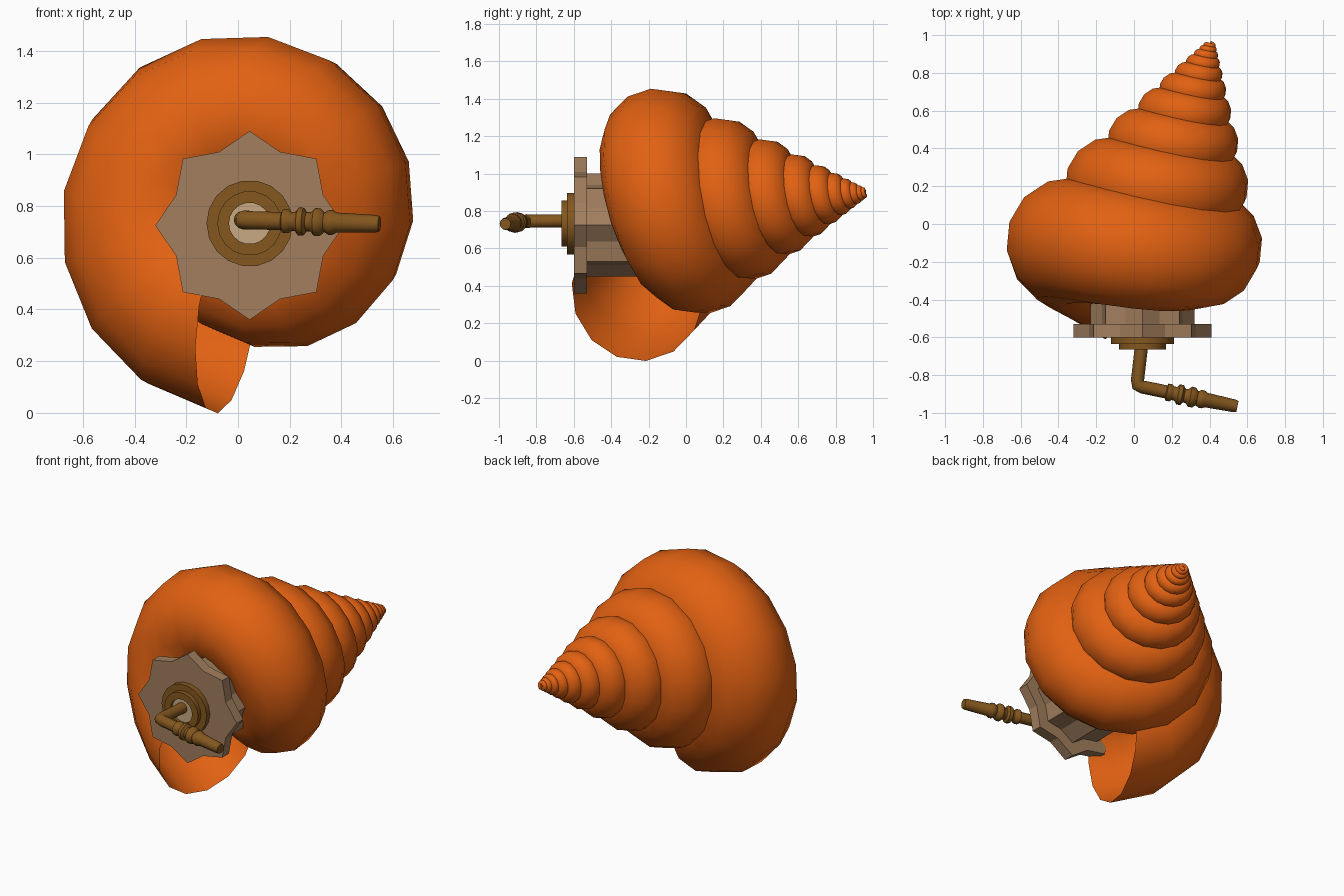
import bpy, bmesh, math
from mathutils import Vector

if "Cube" in bpy.data.objects:
    bpy.data.objects.remove(bpy.data.objects["Cube"])


def material(name, rgb):
    m = bpy.data.materials.new(name)
    m.diffuse_color = (*rgb, 1)
    m.use_nodes = True
    m.node_tree.nodes["Principled BSDF"].inputs["Base Color"].default_value = m.diffuse_color
    return m


ORANGE = material("orange", (0.76, 0.12, 0.006))
STONE = material("stone", (0.36, 0.21, 0.11))
BROWN = material("brown", (0.23, 0.095, 0.013))
PALE = material("pale_tan", (0.58, 0.40, 0.23))


def loft(name, rings, mat, caps=(True, True), smooth=True, closed=False):
    """Skin a list of equal-length point rings."""
    bm = bmesh.new()
    vs = [[bm.verts.new(p) for p in ring] for ring in rings]
    n = len(rings[0])
    pairs = list(zip(vs, vs[1:])) + ([(vs[-1], vs[0])] if closed else [])
    for a, b in pairs:
        for i in range(n):
            j = (i + 1) % n
            bm.faces.new((a[i], a[j], b[j], b[i]))
    if caps[0] and not closed:
        bm.faces.new(vs[0][::-1])
    if caps[1] and not closed:
        bm.faces.new(vs[-1])
    bmesh.ops.recalc_face_normals(bm, faces=bm.faces)
    me = bpy.data.meshes.new(name)
    bm.to_mesh(me)
    bm.free()
    ob = bpy.data.objects.new(name, me)
    bpy.context.collection.objects.link(ob)
    me.materials.append(mat)
    if smooth:
        bpy.ops.object.select_all(action='DESELECT')
        ob.select_set(True)
        bpy.context.view_layer.objects.active = ob
        bpy.ops.object.shade_smooth_by_angle(angle=math.radians(smooth if smooth > 1 else 35))
    return ob


# Shell: tube on a conical logarithmic spiral, open at the mouth
TIP = Vector((0.42, 1.0, 0.90))
AXIS = Vector((-0.365, -1.115, -0.105))
A = AXIS.normalized()
U = (Vector((0, 0, 1)) - A * A.z).normalized()
V = A.cross(U)
COIL, TUBE, SHRINK = 0.355, 0.315, 0.715
STEPS, TURNS, SIDES = 16, 10, 14
END = math.radians(173)
rings = []
for k in range(STEPS * TURNS, -1, -1):
    t = END - k * 2 * math.pi / STEPS
    s = SHRINK ** (-t / (2 * math.pi))
    radial = U * math.cos(t) + V * math.sin(t)
    centre = TIP + s * (AXIS + COIL * radial)
    rings.append([centre + s * TUBE * (radial * math.cos(a) + A * math.sin(a))
                  for a in (2 * math.pi * i / SIDES for i in range(SIDES))])
loft("spiral_shell", rings, ORANGE, caps=(True, False), smooth=75)

# Eight-pointed plate and the smaller star-shaped neck behind it
CX, CZ = 0.045, 0.725


def star(y, scale):
    pts = []
    for i in range(16):
        r = scale * (0.365 if i % 2 == 0 else 0.308)
        a = math.pi * i / 8
        pts.append((CX + r * math.sin(a), y, CZ + r * math.cos(a)))
    return pts


loft("star_plate", [star(-0.60, 1), star(-0.53, 1)], STONE, smooth=False)
loft("star_neck", [star(-0.54, 0.755), star(-0.20, 0.755)], STONE, smooth=False)


# Stepped collar with a pale hub in its hole
def circle(y, r, n=18):
    return [(CX + r * math.cos(2 * math.pi * i / n), y,
             0.733 + r * math.sin(2 * math.pi * i / n)) for i in range(n)]


profile = [(-0.59, 0.08), (-0.59, 0.167), (-0.635, 0.167), (-0.635, 0.125),
           (-0.665, 0.125), (-0.665, 0.08)]
loft("stepped_collar", [circle(y, r) for y, r in profile], BROWN, closed=True)
loft("hub", [circle(-0.59, 0.082), circle(-0.645, 0.082)], PALE)

# Crank: shaft, rounded elbow, beaded handle
start = Vector((0.045, -0.60, 0.748))
bend = Vector((0.015, -0.857, 0.746))
tip = Vector((0.547, -0.966, 0.731))
arm = tip - bend
path = [(start, 0.035), (bend + (start - bend) * 0.12, 0.035),
        (bend + arm * 0.012 + (start - bend) * 0.025, 0.037), (bend + arm * 0.06, 0.035)]
beads = [(0.29, 0.035), (0.30, 0.046), (0.34, 0.046), (0.36, 0.036), (0.39, 0.038),
         (0.41, 0.054), (0.45, 0.054), (0.47, 0.037), (0.50, 0.038), (0.53, 0.055),
         (0.57, 0.053), (0.60, 0.038), (0.63, 0.048), (0.66, 0.048), (0.69, 0.039),
         (0.97, 0.034), (1.0, 0.030)]
path += [(bend + arm * f, r) for f, r in beads]
side = Vector((0, 0, 1))
rings = []
for i, (p, r) in enumerate(path):
    before = (p - path[i - 1][0]).normalized() if i else Vector()
    after = (path[i + 1][0] - p).normalized() if i < len(path) - 1 else Vector()
    d = (before + after).normalized()
    up = (side - d * side.dot(d)).normalized()
    across = d.cross(up)
    rings.append([p + r * (up * math.cos(a) + across * math.sin(a))
                  for a in (2 * math.pi * j / 12 for j in range(12))])
loft("crank_handle", rings, BROWN, smooth=50)
